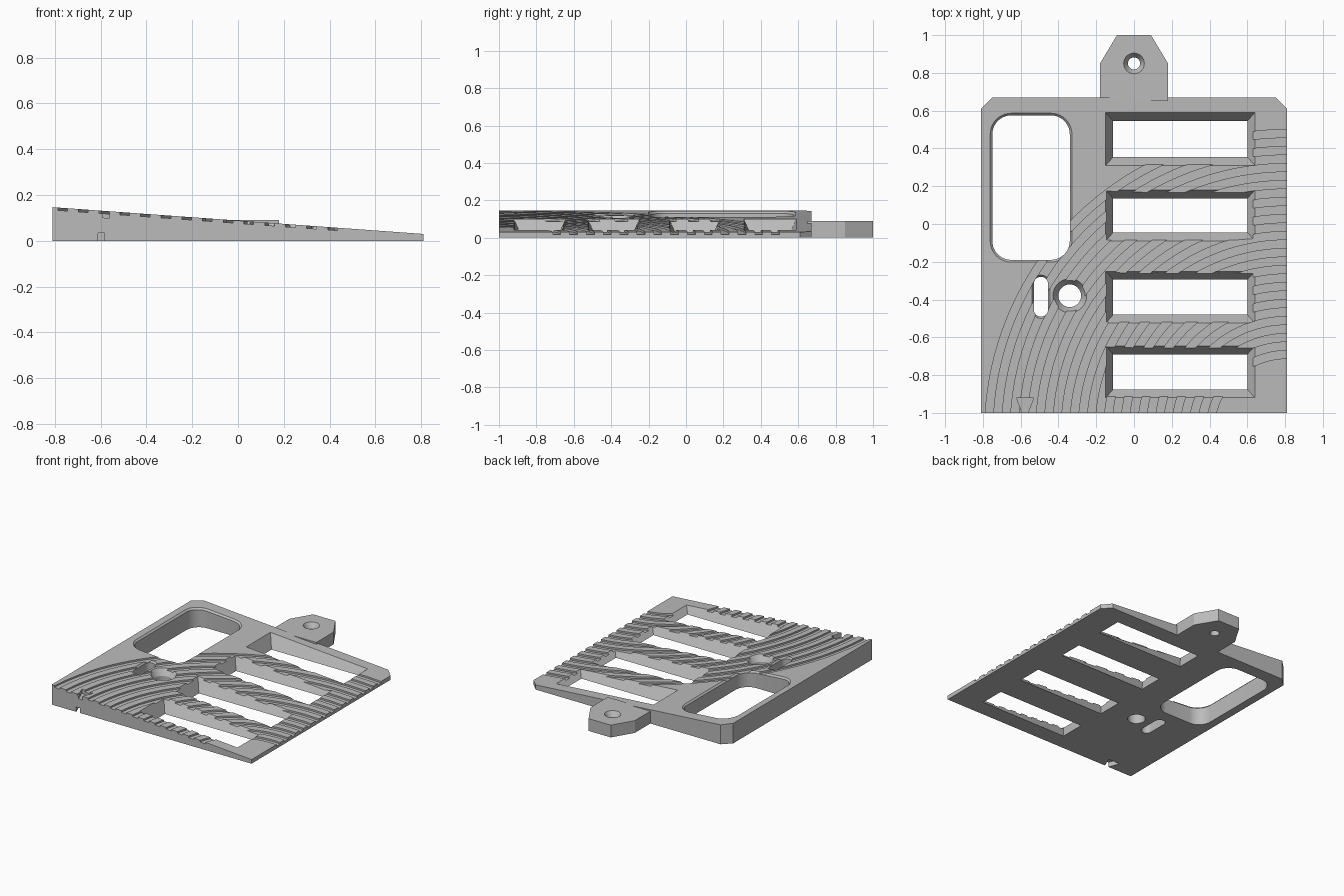
import bpy, bmesh, math

if "Cube" in bpy.data.objects:
    bpy.data.objects.remove(bpy.data.objects["Cube"])


def top(x):
    """Height of the sloping upper face."""
    return 0.147 - 0.0722 * (x + 0.81)


grey = bpy.data.materials.new("plain grey")
grey.diffuse_color = (0.5, 0.5, 0.5, 1)
grey.use_nodes = True
grey.node_tree.nodes["Principled BSDF"].inputs["Base Color"].default_value = grey.diffuse_color


def make_object(name, bm):
    bmesh.ops.recalc_face_normals(bm, faces=bm.faces)
    mesh = bpy.data.meshes.new(name)
    bm.to_mesh(mesh)
    bm.free()
    mesh.materials.append(grey)
    obj = bpy.data.objects.new(name, mesh)
    bpy.context.collection.objects.link(obj)
    return obj


def add_loft(bm, sections):
    """Closed solid through outlines; each section is (outline, height function)."""
    rings = [[bm.verts.new((x, y, h(x))) for x, y in pts] for pts, h in sections]
    n = len(rings[0])
    for a, b in zip(rings, rings[1:]):
        for i in range(n):
            j = (i + 1) % n
            bm.faces.new((a[i], a[j], b[j], b[i]))
    bm.faces.new(rings[0][::-1])
    bm.faces.new(rings[-1])


def loft(name, sections):
    bm = bmesh.new()
    add_loft(bm, sections)
    return make_object(name, bm)


def flat(z):
    return lambda x: z


def sloped(offset):
    return lambda x: top(x) + offset


def rounded(x0, x1, y0, y1, r, steps=10):
    pts = []
    corners = ((x1 - r, y1 - r), (x0 + r, y1 - r), (x0 + r, y0 + r), (x1 - r, y0 + r))
    for k, (cx, cy) in enumerate(corners):
        for i in range(steps + 1):
            a = math.pi / 2 * (k + i / steps)
            pts.append((cx + r * math.cos(a), cy + r * math.sin(a)))
    return pts


def rect(x0, x1, y0, y1):
    return [(x0, y0), (x1, y0), (x1, y1), (x0, y1)]


def circle(cx, cy, r, n=48):
    return [(cx + r * math.cos(math.tau * i / n), cy + r * math.sin(math.tau * i / n)) for i in range(n)]


def apply_boolean(target, tool, operation):
    mod = target.modifiers.new(tool.name, 'BOOLEAN')
    mod.operation, mod.solver, mod.object = operation, 'EXACT', tool
    bpy.context.view_layer.objects.active = target
    bpy.ops.object.modifier_apply(modifier=mod.name)
    bpy.data.objects.remove(tool)


# Wedge plate with clipped back corners
outline = [(-0.81, -1), (0.81, -1), (0.81, 0.61), (0.75, 0.67), (-0.75, 0.67), (-0.81, 0.61)]
plate = loft("wedge_plate", [(outline, flat(0)), (outline, sloped(0))])

# Concentric curved grooves following the slope
bm = bmesh.new()
cx, cy, depth, width, pitch, steps = 0.81, -1.1, 0.012, 0.042, 0.09, 64
for k in range(14):
    r_out = 1.6 - pitch * k
    angles = [math.radians(78 + 108 * i / steps) for i in range(steps + 1)]
    arc = [(cx + r_out * math.cos(a), cy + r_out * math.sin(a)) for a in angles]
    r_in = r_out - width
    arc += [(cx + r_in * math.cos(a), cy + r_in * math.sin(a)) for a in reversed(angles)]
    add_loft(bm, [(arc, sloped(-depth)), (arc, sloped(0.05))])
apply_boolean(plate, make_object("grooves", bm), 'DIFFERENCE')

# Hanging tab at the back
tab = [(-0.18, 0.65), (0.18, 0.65), (0.18, 0.85), (0.09, 1), (-0.09, 1), (-0.18, 0.85)]
apply_boolean(plate, loft("tab", [(tab, flat(0)), (tab, flat(0.09))]), 'UNION')

cutters = []

# Four slots with flared walls
for y0, y1 in ((0.31, 0.59), (-0.09, 0.18), (-0.525, -0.25), (-0.92, -0.645)):
    inner, outer = rect(-0.11, 0.60, y0 + 0.045, y1 - 0.045), rect(-0.15, 0.64, y0, y1)
    cutters.append(loft("slot", [(inner, flat(-0.05)), (inner, flat(0)),
                                 (outer, sloped(0.0005)), (outer, sloped(0.1))]))


# Openings with a bevelled upper rim
def rimmed(name, inner, outer, drop):
    cutters.append(loft(name, [(inner, flat(-0.05)), (inner, sloped(-drop)),
                               (outer, sloped(0.0005)), (outer, sloped(0.1))]))


rimmed("large_window", rounded(-0.75, -0.34, -0.19, 0.575, 0.10),
       rounded(-0.762, -0.328, -0.202, 0.587, 0.112), 0.012)
rimmed("oval_hole", rounded(-0.53, -0.455, -0.49, -0.28, 0.037),
       rounded(-0.54, -0.445, -0.50, -0.27, 0.047), 0.012)
rimmed("round_hole", circle(-0.34, -0.38, 0.06), circle(-0.34, -0.38, 0.09), 0.045)

# Countersunk screw hole in the tab
hole, sink = circle(0, 0.85, 0.032), circle(0, 0.85, 0.055)
cutters.append(loft("screw_hole", [(hole, flat(-0.05)), (hole, flat(0.055)),
                                   (sink, flat(0.0905)), (sink, flat(0.2))]))

# Triangular notches in the front edge, above and below
notch = [(-0.588, -1.01), (-0.566, -1.01), (-0.53, -0.92), (-0.622, -0.92)]
cutters.append(loft("upper_notch", [(notch, sloped(-0.03)), (notch, sloped(0.1))]))
lower = [(x - 0.02, y) for x, y in notch]
cutters.append(loft("lower_notch", [(lower, flat(-0.05)), (lower, flat(0.035))]))

for cutter in cutters:
    apply_boolean(plate, cutter, 'DIFFERENCE')

# Smooth the curved walls, keep the edges sharp
plate.select_set(True)
bpy.context.view_layer.objects.active = plate
bpy.ops.object.shade_smooth_by_angle(angle=math.radians(25))
